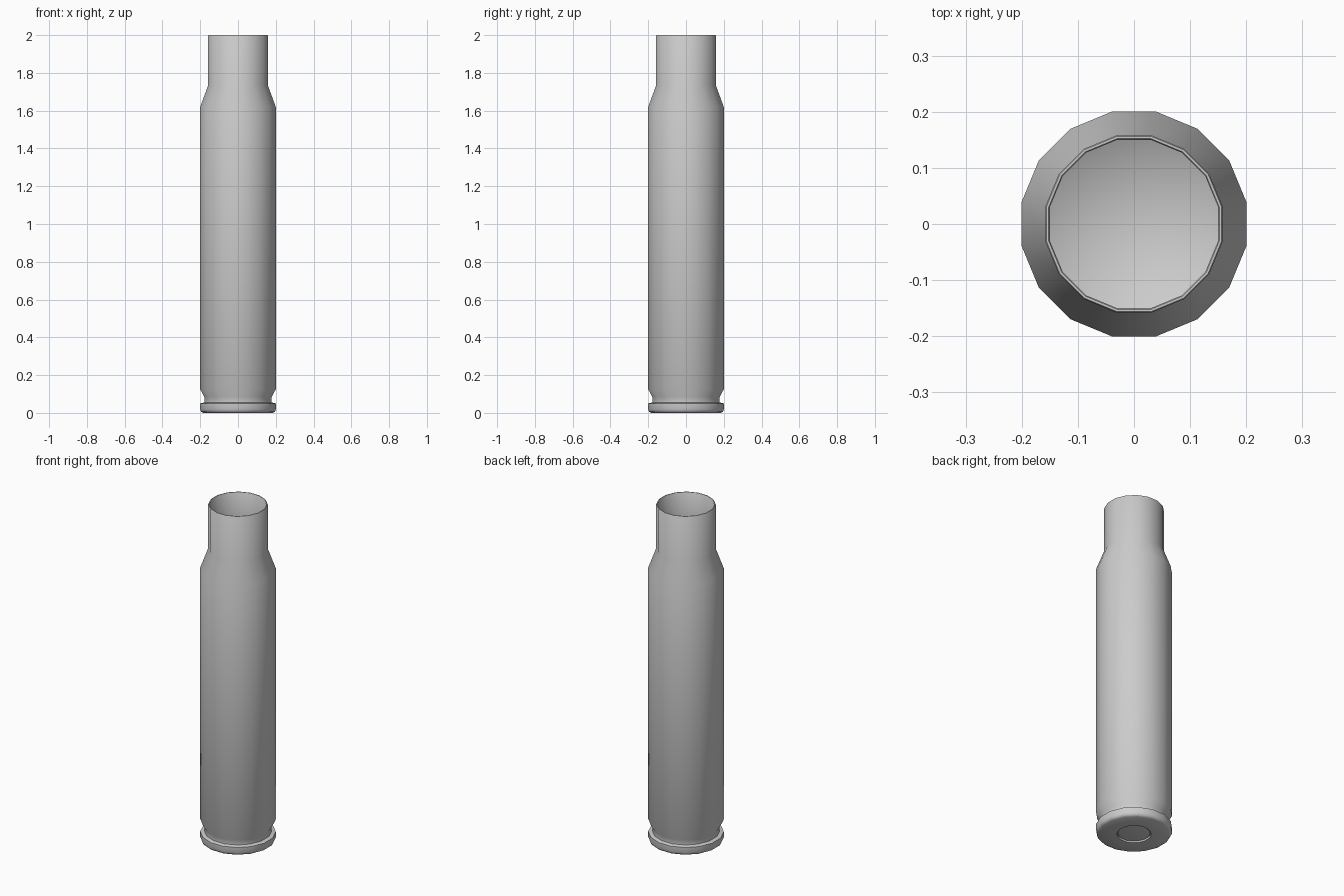
import bpy, bmesh, math

if "Cube" in bpy.data.objects:
    bpy.data.objects.remove(bpy.data.objects["Cube"])

SIDES = 16


def lathe(name, profile, smooth_angle=50):
    """Turn a (radius, z) profile around z; zero radius makes a pole."""
    bm = bmesh.new()
    rings = []
    for r, z in profile:
        if r == 0:
            rings.append([bm.verts.new((0, 0, z))] * SIDES)
            continue
        ring = []
        for i in range(SIDES):
            a = 2 * math.pi * (i + 0.5) / SIDES
            ring.append(bm.verts.new((r * math.cos(a), r * math.sin(a), z)))
        rings.append(ring)
    for low, high in zip(rings, rings[1:]):
        for i in range(SIDES):
            j = (i + 1) % SIDES
            quad = [low[i], low[j], high[j], high[i]]
            bm.faces.new(list(dict.fromkeys(quad)))
    bmesh.ops.recalc_face_normals(bm, faces=bm.faces[:])
    mesh = bpy.data.meshes.new(name)
    bm.to_mesh(mesh)
    bm.free()
    obj = bpy.data.objects.new(name, mesh)
    bpy.context.collection.objects.link(obj)
    bpy.context.view_layer.objects.active = obj
    obj.select_set(True)
    bpy.ops.object.shade_smooth_by_angle(angle=math.radians(smooth_angle))
    obj.select_set(False)
    return obj


# Hollow casing: base with cap recess, rim, groove, body, shoulder, neck, inside
lathe("casing", [
    (0, 0.012), (0.092, 0.012), (0.092, 0.0),
    (0.188, 0.0), (0.199, 0.006), (0.204, 0.018), (0.204, 0.05),
    (0.182, 0.055), (0.182, 0.085), (0.204, 0.125),
    (0.204, 1.62), (0.161, 1.735), (0.161, 1.997), (0.159, 2.0),
    (0.155, 2.0), (0.153, 1.997), (0.153, 1.733), (0.196, 1.618),
    (0.196, 0.16), (0.165, 0.125), (0, 0.11),
])

# Domed cap set into the base recess
lathe("base_cap", [
    (0, 0.002), (0.06, 0.003), (0.086, 0.006), (0.09, 0.012), (0, 0.014),
])
